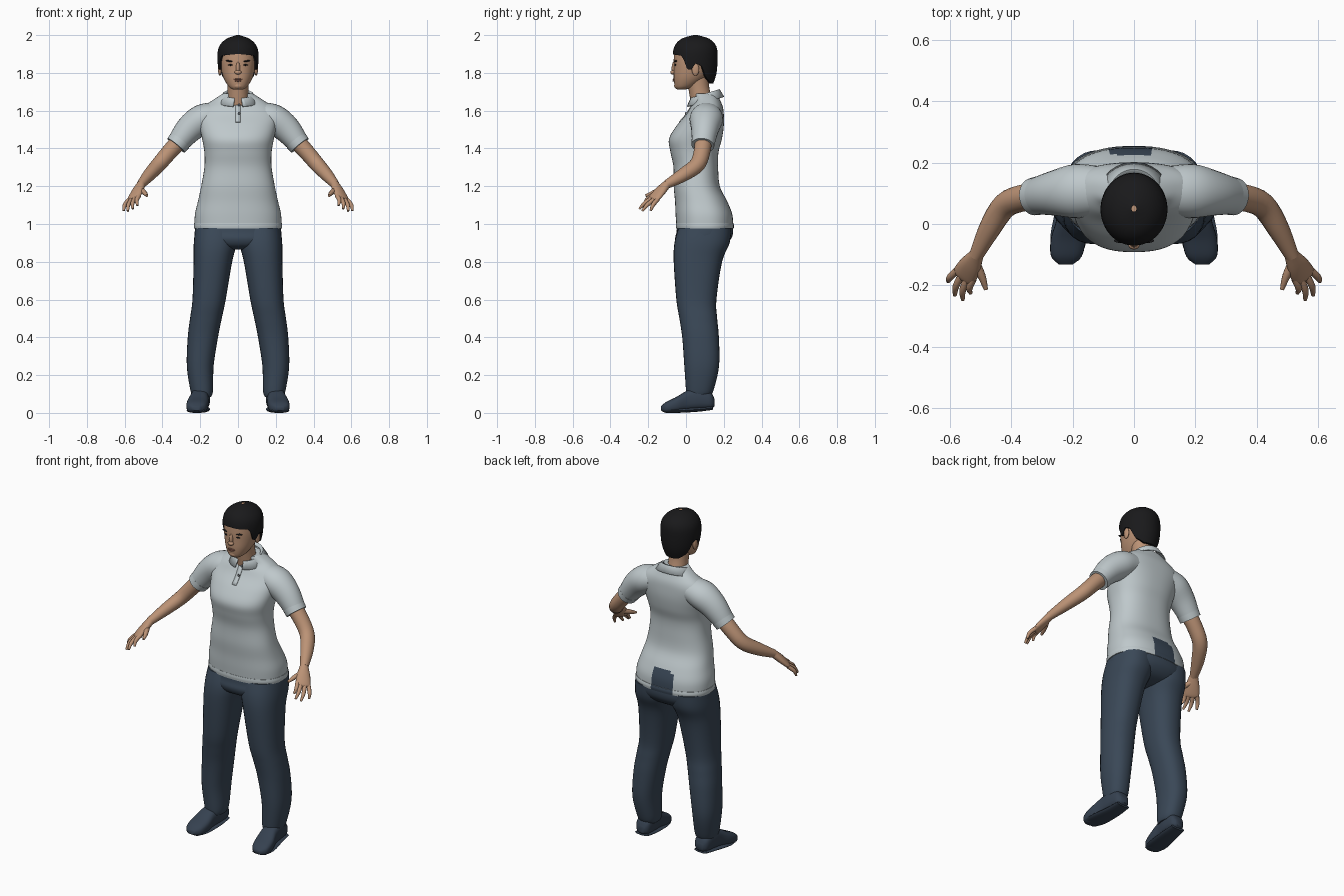
import bpy, bmesh
from math import sin, cos, pi, copysign, sqrt
from mathutils import Vector

cube = bpy.data.objects.get("Cube")
if cube:
    bpy.data.objects.remove(cube, do_unlink=True)


def material(name, r, g, b):
    m = bpy.data.materials.new(name)
    m.use_nodes = True
    m.diffuse_color = (r, g, b, 1)
    m.node_tree.nodes["Principled BSDF"].inputs["Base Color"].default_value = (r, g, b, 1)
    return m


SHIRT = material("shirt grey", .52, .58, .6)
TROUSER = material("trouser navy", .042, .064, .095)
SHOE = material("shoe navy", .036, .053, .08)
SKIN = material("skin", .5, .29, .18)
HAIR = material("hair black", .01, .01, .011)
LIPS = material("lips", .3, .13, .09)
BUTTON = material("button grey", .12, .13, .14)


def finish(name, bm, mats, angle=50):
    """Turn a bmesh into a smooth-shaded object."""
    bmesh.ops.recalc_face_normals(bm, faces=bm.faces)
    mesh = bpy.data.meshes.new(name)
    bm.to_mesh(mesh)
    bm.free()
    for m in mats:
        mesh.materials.append(m)
    obj = bpy.data.objects.new(name, mesh)
    bpy.context.collection.objects.link(obj)
    bpy.ops.object.select_all(action='DESELECT')
    obj.select_set(True)
    bpy.context.view_layer.objects.active = obj
    bpy.ops.object.shade_smooth_by_angle(angle=angle * pi / 180)
    return obj


def skin_rings(name, rings, mats, closed=True, caps=True, rule=None):
    """Bridge a list of point rings with quads."""
    bm = bmesh.new()
    rows = [[bm.verts.new(p) for p in ring] for ring in rings]
    n = len(rows[0])
    for low, high in zip(rows, rows[1:]):
        for i in range(n if closed else n - 1):
            j = (i + 1) % n
            bm.faces.new((low[i], low[j], high[j], high[i]))
    if caps:
        bm.faces.new(rows[0])
        bm.faces.new(rows[-1])
    if rule:
        for f in bm.faces:
            f.material_index = rule(f.calc_center_median())
    return finish(name, bm, mats)


def refine(stations, steps=5):
    """Catmull-Rom interpolation of station tuples."""
    s = [stations[0], *stations, stations[-1]]
    out = []
    for a, b, c, d in zip(s, s[1:], s[2:], s[3:]):
        for k in range(steps):
            t = k / steps
            out.append(tuple(
                q + .5 * t * (r - p + t * (2 * p - 5 * q + 4 * r - w + t * (3 * (q - r) + w - p)))
                for p, q, r, w in zip(a, b, c, d)))
    return out + [stations[-1]]


def sample(stations, z):
    """Linear look-up of a station by its first value."""
    for a, b in zip(stations, stations[1:]):
        if z <= b[0]:
            t = max(0, (z - a[0]) / (b[0] - a[0]))
            return [p + (q - p) * t for p, q in zip(a, b)]
    return stations[-1]


def oval(power, n):
    def rounded(v):
        return copysign(abs(v) ** (2 / power), v)
    return [(rounded(cos(2 * pi * i / n)), rounded(sin(2 * pi * i / n))) for i in range(n)]


def column(name, stations, mats, power=2.2, n=32, rule=None):
    """Stack of level ovals: z, centre x, centre y, half width, half depth."""
    rings = [[(cx + rx * u, cy + ry * v, z) for u, v in oval(power, n)]
             for z, cx, cy, rx, ry in refine(stations)]
    return skin_rings(name, rings, mats, rule=rule)


def tube(name, path, mat, side=(0, 1, 0), n=16, steps=4):
    """Oval tube along a path of x, y, z, radius along side, other radius."""
    pts = refine(path, steps)
    pos = [Vector(p[:3]) for p in pts]
    rings = []
    for i, p in enumerate(pts):
        t = (pos[min(i + 1, len(pos) - 1)] - pos[max(i - 1, 0)]).normalized()
        u = Vector(side)
        u = (u - t * u.dot(t)).normalized()
        v = t.cross(u)
        rings.append([pos[i] + u * c * p[3] + v * s * p[4] for c, s in oval(2, n)])
    return skin_rings(name, rings, [mat])


def ball(name, loc, size, mat, tilt=0):
    bm = bmesh.new()
    bmesh.ops.create_uvsphere(bm, u_segments=16, v_segments=10, radius=1)
    obj = finish(name, bm, [mat])
    obj.location, obj.scale, obj.rotation_euler = loc, size, (0, tilt, 0)
    return obj


# Shirt body, with the trousers showing at the lower back
torso = [(.98, 0, .1, .23, .15), (1.05, 0, .095, .228, .15), (1.12, 0, .08, .212, .138),
         (1.2, 0, .057, .195, .122), (1.3, 0, .052, .178, .118), (1.38, 0, .045, .178, .127),
         (1.45, 0, .05, .19, .14), (1.52, 0, .075, .205, .125), (1.58, 0, .1, .215, .1),
         (1.62, 0, .11, .185, .085), (1.655, 0, .115, .135, .066), (1.69, 0, .105, .08, .06)]


def back_gap(c):
    return int(c.y > .15 and c.z < 1.1 and abs(c.x + .01) < .075 - .3 * max(0, c.z - 1.03))


column("shirt_body", torso, [SHIRT, TROUSER], 2.4, 64, back_gap)
column("shirt_hem", [(.975, 0, .1, .232, .152), (.99, 0, .1, .234, .154), (1.005, 0, .099, .232, .152)],
       [SHIRT, TROUSER], 2.4, 64, back_gap)

# Collar, open at the front
inner, middle, outer = [], [], []
for i in range(33):
    g = .22 + (2 * pi - .44) * i / 32
    s, c = sin(g), cos(g)
    inner.append((.07 * s, .095 - .063 * c, 1.685 - .02 * c))
    middle.append((.08 * s, .1 - .078 * c, 1.69 - .024 * c))
    outer.append((.112 * s, .102 - .1 * c, 1.648 - .026 * c))
collar = skin_rings("collar", [inner, middle, outer], [SHIRT], closed=False, caps=False)
collar.modifiers.new("thickness", 'SOLIDIFY').thickness = .006

# Button placket and buttons
fine_torso = refine(torso)


def chest(z):
    s = sample(fine_torso, z)
    return s[2] - s[4]


heights = [1.54 + .015 * k for k in range(7)]
skin_rings("placket", [[(x, chest(z) - .004, z) for x in (-.014, .014)] for z in heights],
           [SHIRT], closed=False, caps=False).modifiers.new("thickness", 'SOLIDIFY').thickness = .004
for z in (1.585, 1.63):
    ball("button", (.006, chest(z) - .005, z), (.007, .005, .007), BUTTON)

# Hips
column("trouser_hips", [(.865, 0, .07, .07, .07), (.885, 0, .08, .19, .12), (.92, 0, .09, .226, .147),
                        (.96, 0, .1, .229, .15), (1.02, 0, .1, .22, .145)], [TROUSER], 2.3, 40)

# Head
head = [(1.712, 0, -.025, .028, .022), (1.728, 0, -.007, .05, .052), (1.77, 0, .02, .075, .085),
        (1.82, 0, .04, .09, .105), (1.87, 0, .045, .095, .11), (1.92, 0, .048, .093, .108),
        (1.96, 0, .05, .075, .09), (1.985, 0, .05, .04, .05)]
column("head", head, [SKIN], 2.15)
tube("neck", [(0, .095, 1.59, .06, .062), (0, .08, 1.66, .057, .056), (0, .068, 1.72, .055, .055),
              (0, .06, 1.79, .06, .06)], SKIN, n=24)

# Hair cap, lower at the nape and sideburns
cap = refine([(1.74, .055, .078, .088), (1.8, .05, .1, .112), (1.88, .048, .109, .119),
              (1.94, .05, .1, .111), (1.98, .05, .062, .075), (2, .05, .008, .01)])
hairline = [(0, 1.9), (.9, 1.892), (1.05, 1.87), (1.2, 1.815), (1.42, 1.82), (1.55, 1.85),
            (1.85, 1.84), (2.1, 1.775), (2.6, 1.745), (pi, 1.745)]
rows = []
for k in range(-1, 17):
    row = []
    for i in range(64):
        g = 2 * pi * i / 64
        edge = sample(hairline, min(g, 2 * pi - g))[1]
        z = edge + (2 - edge) * sin(max(k, 0) / 16 * pi / 2)
        _, cy, rx, ry = sample(cap, z)
        grow = .86 if k < 0 else 1
        row.append((rx * grow * sin(g), cy - ry * grow * cos(g), z))
    rows.append(row)
skin_rings("hair", rows, [HAIR], caps=False)

# Face
fine_head = refine(head)


def face_y(x, z):
    _, _, cy, rx, ry = sample(fine_head, z)
    return cy - ry * sqrt(1 - (x / rx) ** 2)


ball("nose_bridge", (0, -.064, 1.825), (.011, .012, .034), SKIN)
ball("nose_tip", (0, -.069, 1.803), (.018, .014, .012), SKIN)
ball("upper_lip", (0, face_y(0, 1.766), 1.766), (.024, .006, .004), LIPS)
ball("lower_lip", (0, face_y(0, 1.758), 1.758), (.019, .007, .005), LIPS)
ball("chin", (0, -.043, 1.732), (.027, .02, .018), SKIN)

for s, side_name in ((1, "left"), (-1, "right")):
    def mirrored(path):
        return [(s * p[0], *p[1:]) for p in path]

    def part(name):
        return side_name + "_" + name

    # Eyes, brows and ears
    ball(part("eye"), (s * .038, face_y(.038, 1.842), 1.842), (.015, .006, .0045), HAIR)
    ball(part("brow"), (s * .042, face_y(.042, 1.862), 1.862), (.024, .008, .0045), HAIR, -s * .12)
    ball(part("ear"), (s * .096, .05, 1.818), (.01, .02, .033), SKIN)

    # Sleeve and cuff
    tube(part("sleeve"), mirrored([(.12, .11, 1.575, .08, .07), (.19, .107, 1.553, .088, .08),
                                   (.26, .1, 1.5, .073, .073), (.325, .09, 1.42, .058, .056)]), SHIRT, n=28)
    tube(part("cuff"), mirrored([(.306, .093, 1.443, .063, .062), (.328, .089, 1.416, .061, .059)]),
         SHIRT, n=28)

    # Arm
    tube(part("arm"), mirrored([(.3, .093, 1.45, .046, .046), (.36, .085, 1.385, .044, .043),
                                (.42, .06, 1.315, .042, .04), (.47, -.015, 1.26, .037, .034),
                                (.515, -.105, 1.208, .023, .023)]), SKIN, n=20)

    # Hand
    across = Vector((-.84, -.45, .34))
    tube(part("palm"), mirrored([(.512, -.1, 1.212, .023, .022), (.532, -.135, 1.175, .037, .021),
                                 (.552, -.168, 1.138, .042, .016), (.558, -.178, 1.127, .036, .01)]),
         SKIN, (s * across.x, across.y, across.z))
    tips = [(.605, -.187, 1.07), (.583, -.232, 1.068), (.557, -.247, 1.08), (.532, -.225, 1.098)]
    for k, tip in enumerate(tips):
        root = Vector((.55, -.165, 1.14)) + across * (k - 1.5) * .021
        bend = root.lerp(Vector(tip), .55) + Vector((.008, -.004, .004))
        tube(part("finger"), mirrored([(*root, .012, .012), (*bend, .011, .011), (*tip, .006, .006)]),
             SKIN, n=10)
    tube(part("thumb"), mirrored([(.518, -.125, 1.185, .016, .016), (.495, -.172, 1.165, .013, .013),
                                  (.482, -.213, 1.15, .007, .007)]), SKIN, n=10)

    # Trouser leg
    column(part("trouser_leg"), mirrored_leg := [(z, s * cx, cy, rx, ry) for z, cx, cy, rx, ry in (
        (.085, .19, .065, .048, .06), (.12, .192, .073, .06, .073), (.25, .2, .083, .071, .092),
        (.4, .186, .077, .08, .097), (.5, .17, .065, .084, .1), (.6, .153, .055, .088, .106),
        (.8, .133, .063, .102, .128), (.9, .12, .085, .114, .146), (.98, .115, .1, .11, .14))],
        [TROUSER], 2.3)

    # Shoe: y, centre x, half width, bottom, top
    shoe = refine([(.152, .195, .022, .035, .07), (.13, .196, .043, .022, .11), (.07, .198, .05, .017, .135),
                   (.01, .205, .049, .012, .12), (-.05, .214, .057, .003, .085),
                   (-.105, .22, .05, 0, .058), (-.132, .222, .022, .012, .035)])
    skin_rings(part("shoe"), [[(s * (cx + w * u), y, (lo + hi) / 2 + (hi - lo) / 2 * v)
                               for u, v in oval(2.8, 24)] for y, cx, w, lo, hi in shoe], [SHOE])
    tube(part("sole"), mirrored([(.196, .14, .026, .045, .01), (.2, .06, .018, .052, .012),
                                 (.214, -.05, .012, .059, .012), (.221, -.115, .012, .042, .01)]),
         SHOE, (1, 0, 0))
